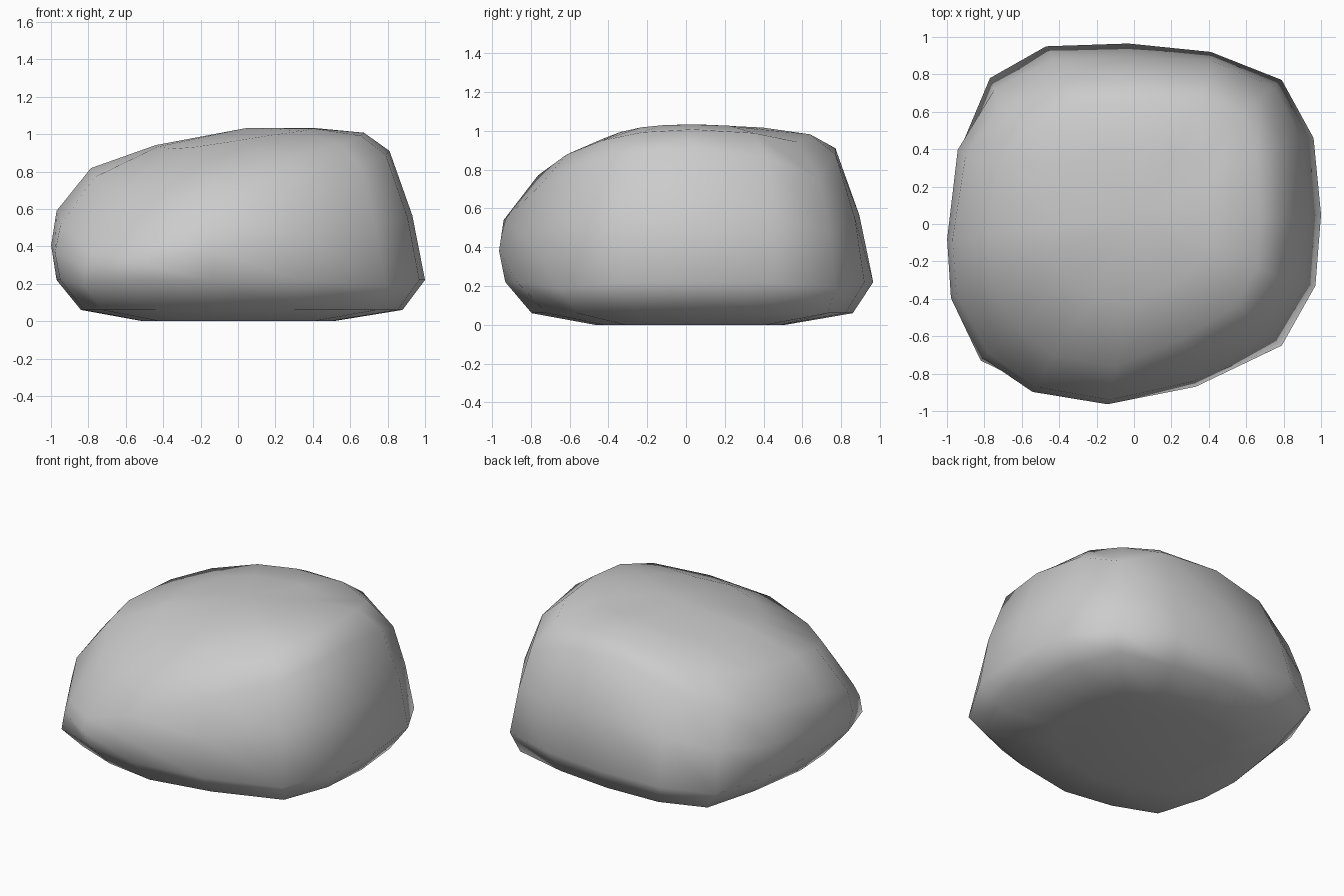
import bpy, bmesh

if "Cube" in bpy.data.objects:
    bpy.data.objects.remove(bpy.data.objects["Cube"])

# Around the rock: outer x, y near the base, then shoulder x, y, z at the top rim
SECTIONS = [
    (-1.00, -0.08, -0.97, -0.08, 0.59), (-0.93, 0.40, -0.90, 0.37, 0.62),
    (-0.77, 0.78, -0.71, 0.64, 0.69), (-0.47, 0.95, -0.37, 0.76, 0.83),
    (-0.03, 0.965, -0.02, 0.77, 0.91), (0.41, 0.92, 0.40, 0.77, 0.88),
    (0.79, 0.77, 0.69, 0.69, 0.75), (0.96, 0.46, 0.79, 0.42, 0.86),
    (1.00, 0.05, 0.81, 0.03, 0.91), (0.97, -0.33, 0.79, -0.29, 0.89),
    (0.79, -0.65, 0.66, -0.54, 0.82), (0.33, -0.87, 0.30, -0.76, 0.71),
    (-0.15, -0.96, -0.13, -0.94, 0.54), (-0.54, -0.90, -0.53, -0.87, 0.40),
    (-0.82, -0.73, -0.78, -0.69, 0.38), (-0.98, -0.40, -0.95, -0.38, 0.51),
]
CX, CY = 0.05, 0.05


def crown(x):
    return 1.02 + 0.07 * x


def column(ox, oy, sx, sy, sz):
    """Points from the flat underside up over the shoulder to the crown."""
    corner = abs(ox * oy) > 0.5
    k = 0.97 if sz < 0.6 and not corner else 1.0
    bulge = 0.505 if corner else 0.515
    base = 0.91 if corner else 0.86
    pts = [(ox * 0.51, oy * 0.51 + 0.02, 0.0),
           (ox * base + 0.02, oy * base + 0.03, 0.06),
           (ox * k, oy * k, 0.19 if corner else 0.22),
           ((ox * k + sx) * bulge, (oy * k + sy) * bulge, (0.22 + sz) / 2),
           (sx, sy, sz)]
    for t, f in ((0.82, 0.62 + 0.14 * min(sy, 0)), (0.48, 0.88)):
        x, y = CX + (sx - CX) * t, CY + (sy - CY) * t
        pts.append((x, y, sz + (crown(x) - sz) * f))
    return pts


# Rock body skinned from the columns
bm = bmesh.new()
cols = [[bm.verts.new(p) for p in column(*s)] for s in SECTIONS]
top = bm.verts.new((CX, CY, crown(CX) + 0.01))
n = len(cols)
for i in range(n):
    a, b = cols[i], cols[(i + 1) % n]
    for j in range(len(a) - 1):
        bm.faces.new((a[j], b[j], b[j + 1], a[j + 1]))
    bm.faces.new((a[-1], b[-1], top))
bm.faces.new([c[0] for c in cols])
bmesh.ops.recalc_face_normals(bm, faces=bm.faces[:])
for f in bm.faces:
    f.smooth = True

mesh = bpy.data.meshes.new("rock")
bm.to_mesh(mesh)
bm.free()
rock = bpy.data.objects.new("rock", mesh)
bpy.context.collection.objects.link(rock)
